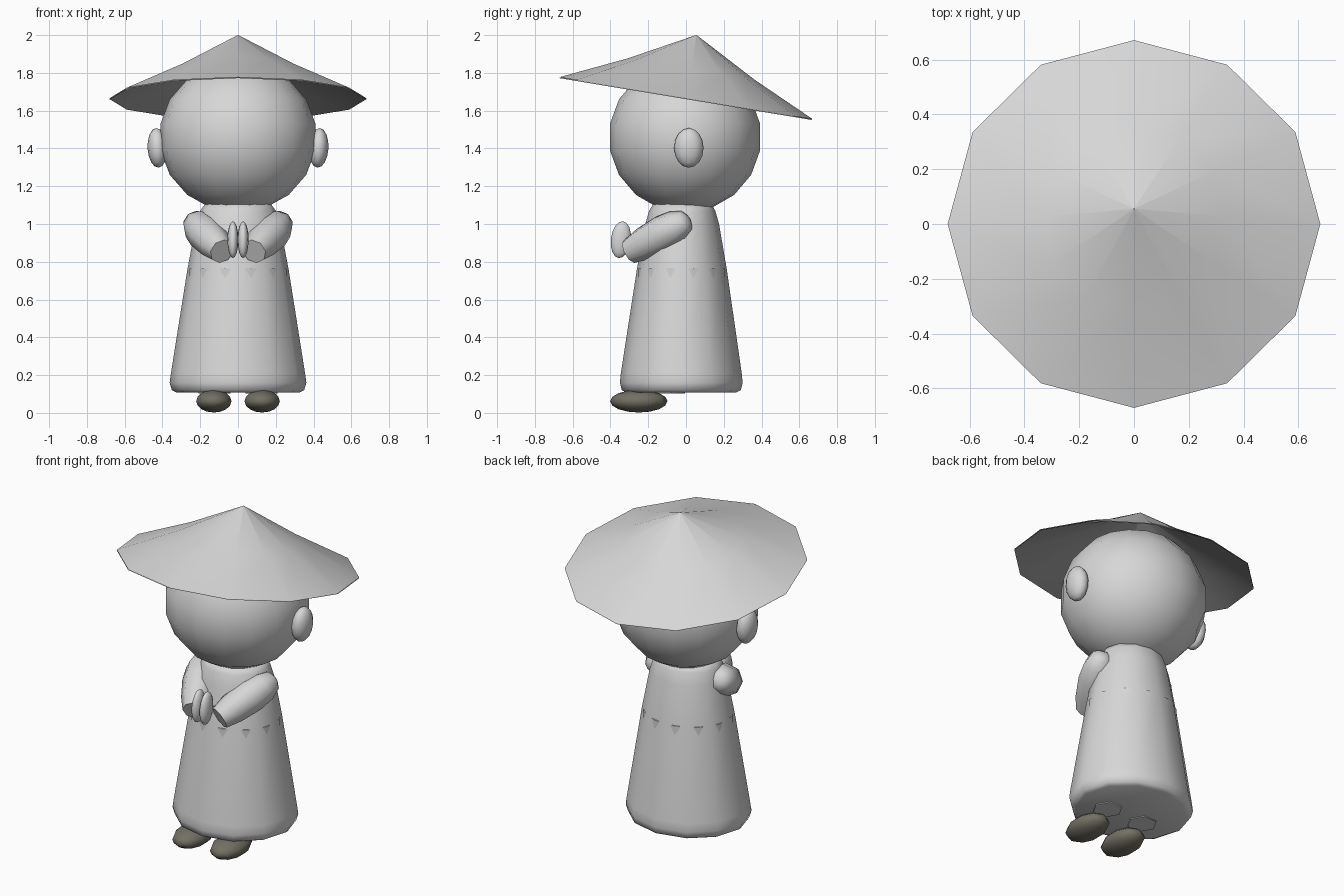
import bpy, bmesh, math
from mathutils import Vector, Matrix

cube = bpy.data.objects.get("Cube")
if cube:
    bpy.data.objects.remove(cube)


def material(name, rgb):
    mat = bpy.data.materials.new(name)
    mat.use_nodes = True
    mat.diffuse_color = (*rgb, 1)
    mat.node_tree.nodes["Principled BSDF"].inputs["Base Color"].default_value = (*rgb, 1)
    return mat


PALE = material("pale grey", (0.68, 0.68, 0.68))
SHADE = material("mid grey", (0.42, 0.42, 0.42))
SHOE = material("dark shoe grey", (0.17, 0.16, 0.125))


def finish(name, bm, mat, angle):
    mesh = bpy.data.meshes.new(name)
    bm.to_mesh(mesh)
    bm.free()
    mesh.materials.append(mat)
    obj = bpy.data.objects.new(name, mesh)
    bpy.context.collection.objects.link(obj)
    bpy.ops.object.select_all(action='DESELECT')
    obj.select_set(True)
    bpy.context.view_layer.objects.active = obj
    bpy.ops.object.shade_smooth_by_angle(angle=math.radians(angle))


def ellipsoid(name, centre, radii, mat, segments=12, rings=8, rotation=Matrix.Identity(4)):
    bm = bmesh.new()
    bmesh.ops.create_uvsphere(bm, u_segments=segments, v_segments=rings, radius=1)
    bm.transform(Matrix.Translation(centre) @ rotation @ Matrix.Diagonal((*radii, 1)))
    finish(name, bm, mat, 60)


def loft(name, rings, mat, segments, matrix=Matrix.Identity(4), caps=True, angle=60, turn=0):
    """Rings are (x radius, y radius, y offset, z), listed bottom to top."""
    bm = bmesh.new()
    angles = [math.tau * (i + turn) / segments for i in range(segments)]
    loops = [[bm.verts.new((rx * math.cos(a), oy + ry * math.sin(a), z)) for a in angles]
             for rx, ry, oy, z in rings]
    for low, high in zip(loops, loops[1:]):
        for i in range(segments):
            j = (i + 1) % segments
            bm.faces.new((low[i], low[j], high[j], high[i]))
    if caps:
        bm.faces.new(loops[0][::-1])
        bm.faces.new(loops[-1])
    bm.transform(matrix)
    finish(name, bm, mat, angle)


# Head
ellipsoid("head", (0, -0.005, 1.46), (0.417, 0.404, 0.4), PALE, segments=16, rings=9)

# Robe, closed underneath with a soft hem
loft("robe", [(0.325, 0.29, -0.025, 0.108), (0.35, 0.315, -0.025, 0.12),
              (0.362, 0.325, -0.025, 0.16), (0.355, 0.32, -0.025, 0.21),
              (0.268, 0.238, -0.022, 0.76), (0.222, 0.195, -0.02, 1.0),
              (0.20, 0.175, -0.02, 1.07), (0.175, 0.155, -0.02, 1.105)],
     PALE, 12, angle=80)

# Straight inner body whose top corners just break through the robe
loft("inner_body", [(0.266, 0.237, -0.022, 0.15), (0.266, 0.237, -0.022, 0.765)],
     PALE, 12, turn=0.5)

# Open, tilted straw hat with a slightly hollow slope and a darker lining
for name, mat, drop in (("hat", PALE, 0), ("hat_lining", SHADE, 0.005)):
    tilt = (Matrix.Translation((0, 0, 1.666 - drop))
            @ Matrix.Rotation(math.radians(-9.4), 4, 'X'))
    loft(name, [(0.68, 0.68, 0, 0), (0.34, 0.34, 0, 0.157), (0.001, 0.001, 0, 0.339)],
         mat, 12, tilt, caps=False)

for side, x in (("left", 1), ("right", -1)):
    # Ear
    ellipsoid(side + "_ear", (0.427 * x, 0.015, 1.403), (0.052, 0.078, 0.105), PALE,
              rotation=Matrix.Rotation(0.06 * x, 4, 'Y'))

    # Sleeve running from the elbow in to the wrist
    start = Vector((0.23 * x, -0.01, 1.01))
    end = Vector((0.085 * x, -0.3, 0.855))
    along = end - start
    size = along.length
    place = Matrix.Translation(start) @ along.to_track_quat('Z', 'Y').to_matrix().to_4x4()
    profile = ((-0.08, 0.025), (-0.03, 0.06), (0.15, 0.088), (0.4, 0.098), (0.75, 0.088), (1, 0.068))
    loft(side + "_sleeve", [(r, r, 0, t * size) for t, r in profile], PALE, 8, place, angle=50)

    # Hand pressed against the other
    ellipsoid(side + "_hand", (0.027 * x, -0.345, 0.917), (0.029, 0.053, 0.098), PALE,
              rotation=Matrix.Rotation(-0.12, 4, 'X'))

    # Short leg stub and shoe
    loft(side + "_leg", [(0.085, 0.085, 0, 0), (0.085, 0.085, 0, 0.05)], PALE, 6,
         Matrix.Translation((0.125 * x, -0.08, 0.103)))
    ellipsoid(side + "_shoe", (0.128 * x, -0.25, 0.062), (0.098, 0.152, 0.06), SHOE, 10, 8)
